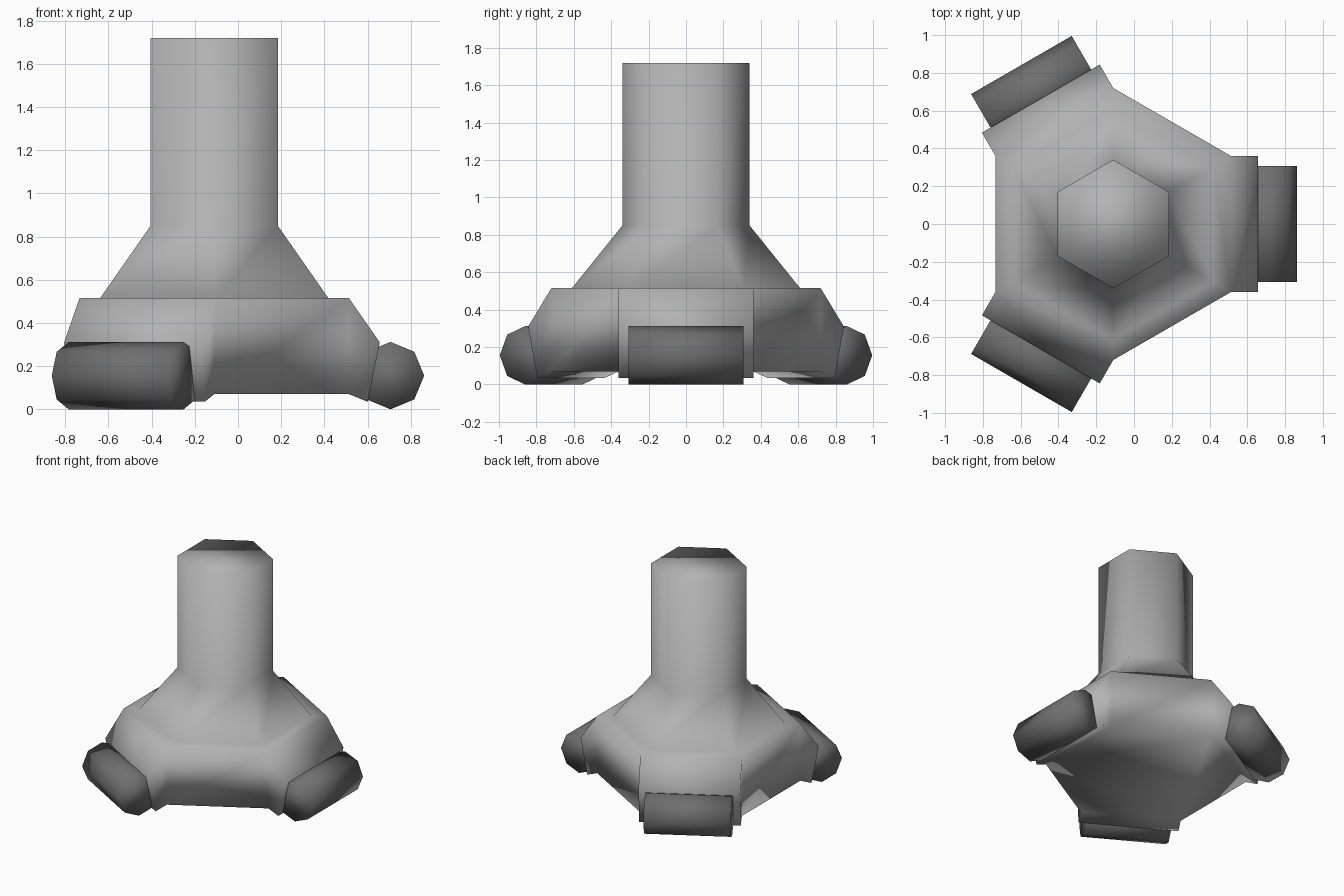
import bpy, bmesh, math
from mathutils import Matrix, Vector

if "Cube" in bpy.data.objects:
    bpy.data.objects.remove(bpy.data.objects["Cube"])

AXIS_X = -0.11  # x of the central axis


def material(name, value):
    m = bpy.data.materials.new(name)
    m.diffuse_color = (value, value, value, 1)
    m.use_nodes = True
    m.node_tree.nodes["Principled BSDF"].inputs["Base Color"].default_value = m.diffuse_color
    return m


light_grey = material("light grey", 0.45)
dark_grey = material("dark grey", 0.16)


def make_object(name, bm, mat):
    bmesh.ops.recalc_face_normals(bm, faces=bm.faces[:])
    for f in bm.faces:
        f.smooth = True
    me = bpy.data.meshes.new(name)
    bm.to_mesh(me)
    bm.free()
    me.materials.append(mat)
    ob = bpy.data.objects.new(name, me)
    bpy.context.collection.objects.link(ob)
    return ob


# Body: hexagonal rings lofted into hub, flare and column
bm = bmesh.new()
profile = [(0.72, 0.07), (0.72, 0.515), (0.61, 0.515), (0.34, 0.85), (0.34, 1.72)]
rings = []
for r, z in profile:
    rings.append([bm.verts.new((AXIS_X + r * math.cos(math.radians(a)),
                                r * math.sin(math.radians(a)), z))
                  for a in range(-30, 330, 60)])
hub_sides = []
for k in range(len(rings) - 1):
    lo, hi = rings[k], rings[k + 1]
    for i in range(6):
        j = (i + 1) % 6
        f = bm.faces.new((lo[i], lo[j], hi[j], hi[i]))
        if k == 0 and i % 2 == 0:
            hub_sides.append((f, math.radians(60 * i)))
bm.faces.new(rings[0][::-1])
bm.faces.new(rings[-1])

# Arms: three hub sides pulled outwards into sloped wedges
for f, a in hub_sides:
    out = Vector((math.cos(a), math.sin(a), 0))
    new = bmesh.ops.extrude_discrete_faces(bm, faces=[f])["faces"][0]
    for v in new.verts:
        if v.co.z > 0.3:
            v.co += out * 0.143
            v.co.z = 0.31
        else:
            v.co += out * 0.087
            v.co.z = 0.035
make_object("body", bm, light_grey)

# Rollers: octagonal cylinders in front of each arm
for n in range(3):
    bm = bmesh.new()
    bmesh.ops.create_cone(bm, cap_ends=True, segments=8,
                          radius1=0.156, radius2=0.156, depth=0.615)
    m = (Matrix.Translation((AXIS_X, 0, 0.156))
         @ Matrix.Rotation(math.radians(120 * n), 4, 'Z')
         @ Matrix.Translation((0.816, 0, 0))
         @ Matrix.Rotation(math.radians(90), 4, 'X'))
    bmesh.ops.transform(bm, matrix=m, verts=bm.verts[:])
    make_object("roller_%d" % (n + 1), bm, dark_grey)
